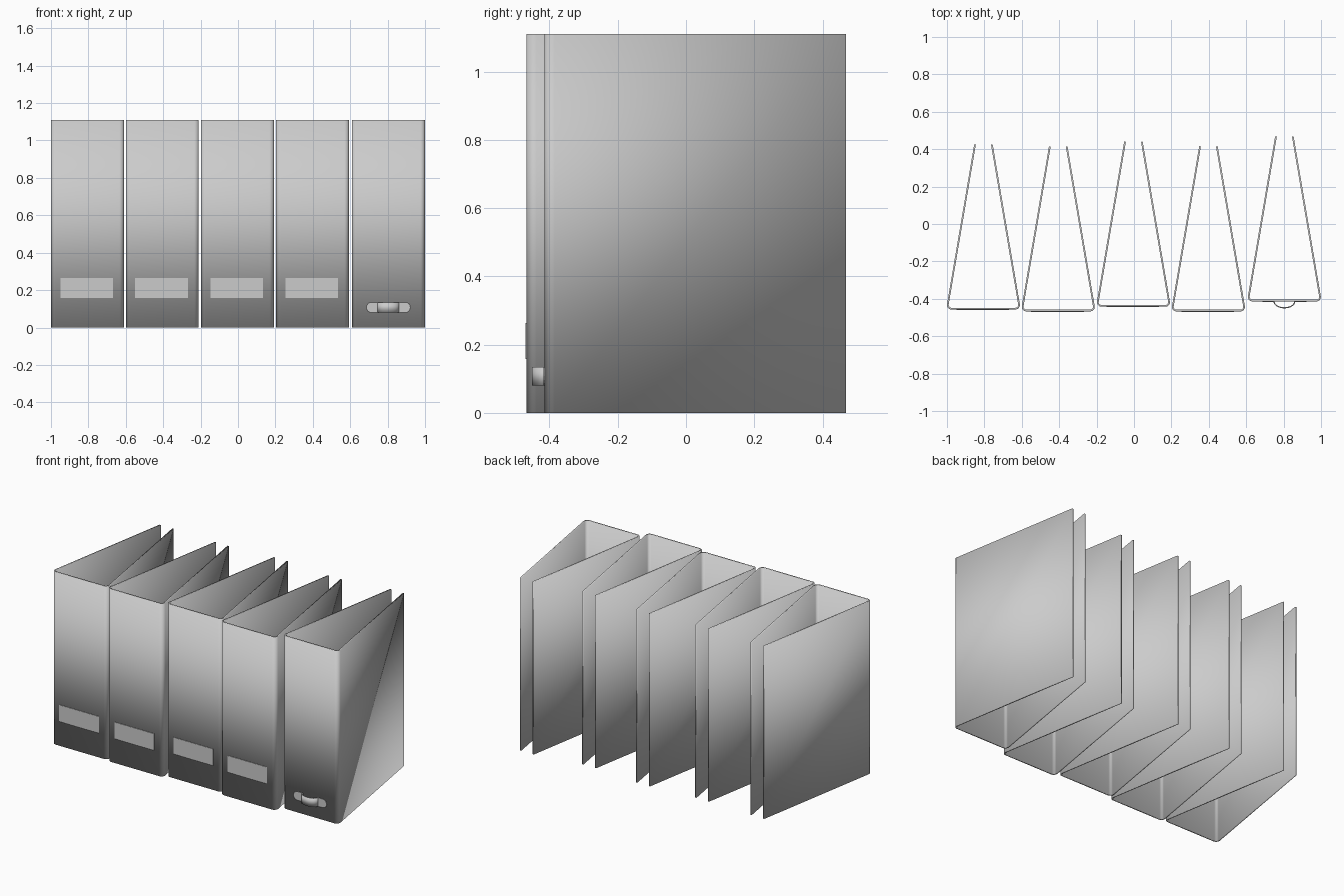
import bpy, bmesh, math

if "Cube" in bpy.data.objects:
    bpy.data.objects.remove(bpy.data.objects["Cube"])

H, W, T, R, DEPTH = 1.11, 0.39, 0.009, 0.02, 0.882


def finish(name, bm):
    bmesh.ops.recalc_face_normals(bm, faces=bm.faces)
    me = bpy.data.meshes.new(name)
    bm.to_mesh(me)
    bm.free()
    ob = bpy.data.objects.new(name, me)
    bpy.context.collection.objects.link(ob)
    return ob


def smooth(ob):
    bpy.ops.object.select_all(action='DESELECT')
    ob.select_set(True)
    bpy.context.view_layer.objects.active = ob
    bpy.ops.object.shade_smooth_by_angle(angle=math.radians(35))


def sheet(name, path, z0, z1, thick, offset=0):
    """Vertical strip along an xy path, thickened."""
    bm = bmesh.new()
    rows = [(bm.verts.new((x, y, z0)), bm.verts.new((x, y, z1))) for x, y in path]
    for (a, b), (c, d) in zip(rows, rows[1:]):
        bm.faces.new((a, c, d, b))
    ob = finish(name, bm)
    m = ob.modifiers.new("thickness", 'SOLIDIFY')
    m.thickness, m.offset, m.use_even_offset = thick, offset, True
    smooth(ob)
    return ob


def plate(name, outline, y_front, y_back):
    """Thin plate from an xz outline, extruded in y."""
    bm = bmesh.new()
    f = bm.faces.new([bm.verts.new((x, y_front, z)) for x, z in outline])
    ext = bmesh.ops.extrude_face_region(bm, geom=[f])
    for v in [g for g in ext["geom"] if isinstance(g, bmesh.types.BMVert)]:
        v.co.y = y_back
    return finish(name, bm)


# Folders: open U-shaped covers, rounded spine corners, sides leaning inward
folders = [(-0.805, -0.457), (-0.405, -0.467), (-0.003, -0.442),
           (0.398, -0.467), (0.804, -0.414)]
for i, (cx, fy) in enumerate(folders):
    ax, ay = W / 2 - T / 2 - R, fy + T / 2 + R
    half = []
    for k in range(9):
        a = math.radians(-90 + 100 * k / 8)
        half.append((ax + R * math.cos(a), ay + R * math.sin(a)))
    half.append((0.045, fy + DEPTH))
    path = [(cx - x, y) for x, y in reversed(half)] + [(cx + x, y) for x, y in half]
    sheet(f"folder_cover_{i + 1}", path, 0, H, T)
    # Spine labels on the first four
    if i < 4:
        l, r = cx - 0.145, cx + 0.137
        plate(f"spine_label_{i + 1}", [(l, 0.158), (r, 0.158), (r, 0.264), (l, 0.264)],
              fy - 0.003, fy + 0.002)

# Pull strap on the last spine: bulged loop with two rounded tabs
cx, fy = folders[-1]
loop = []
for k in range(17):
    a = math.pi * k / 16
    loop.append((cx - 0.055 * math.cos(a), fy - 0.034 * math.sin(a)))
sheet("pull_strap_loop", loop, 0.08, 0.135, 0.006)
for side, s in (("left", -1), ("right", 1)):
    rad = 0.0275
    outline = [(cx + s * 0.052, 0.08)]
    for k in range(9):
        a = -math.pi / 2 + math.pi * k / 8
        outline.append((cx + s * (0.09 + rad * math.cos(a)), 0.1075 + rad * math.sin(a)))
    outline.append((cx + s * 0.052, 0.135))
    plate(f"pull_strap_tab_{side}", outline, fy - 0.003, fy + 0.002)
